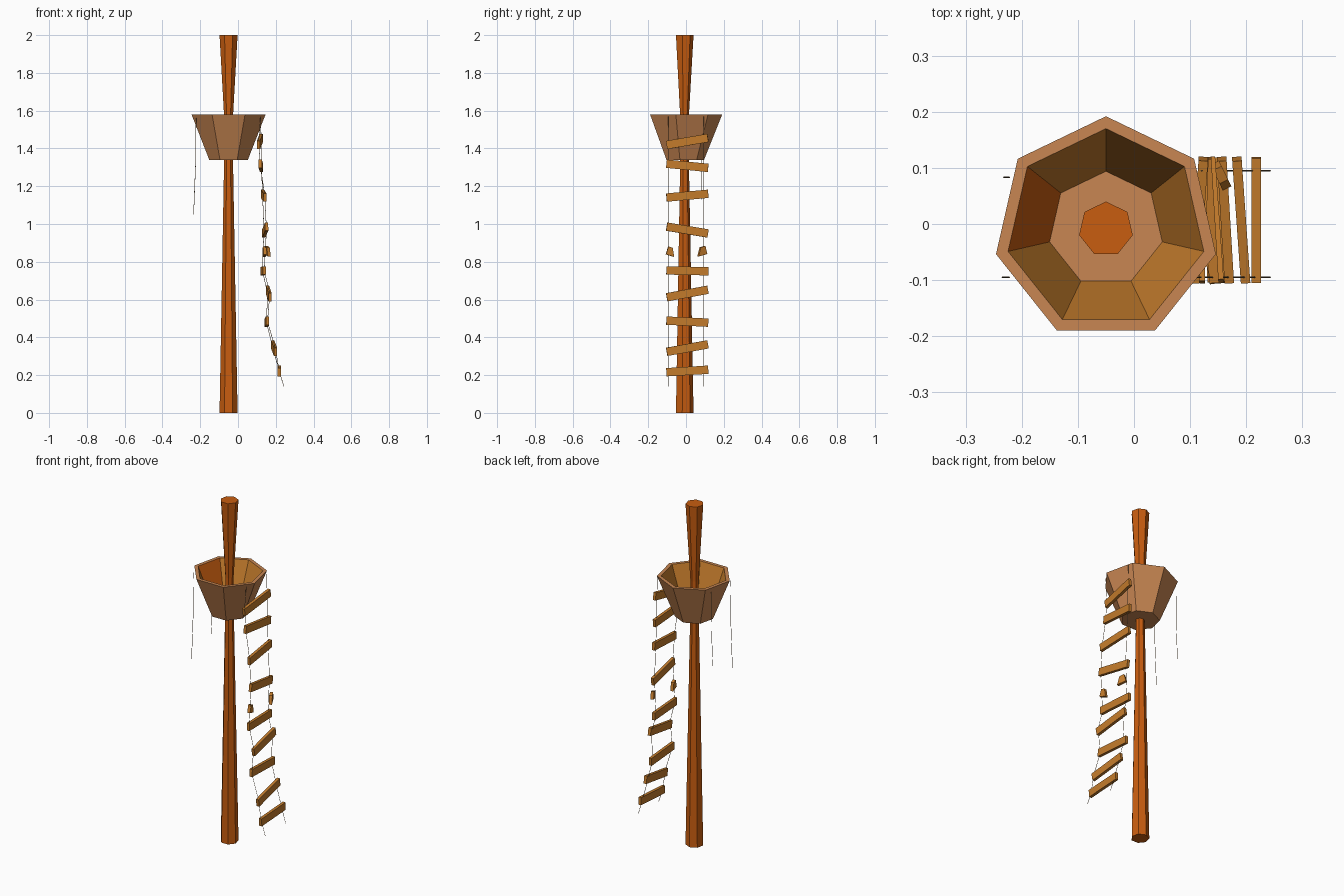
import bpy, bmesh, math
from mathutils import Matrix, Vector

if "Cube" in bpy.data.objects:
    bpy.data.objects.remove(bpy.data.objects["Cube"])

CX, CY, SIDES = -0.05, -0.009, 7


def material(name, rgb):
    m = bpy.data.materials.new(name)
    m.diffuse_color = (*rgb, 1)
    m.use_nodes = True
    m.node_tree.nodes["Principled BSDF"].inputs["Base Color"].default_value = m.diffuse_color
    return m


MAST = material("mast orange wood", (0.58, 0.11, 0.005))
TAN = material("basket tan wood", (0.58, 0.24, 0.085))
PLANK = material("plank golden wood", (0.55, 0.20, 0.025))
ROPE = material("rope brown", (0.30, 0.20, 0.10))


def finish(bm, name, *mats):
    me = bpy.data.meshes.new(name)
    bm.to_mesh(me)
    bm.free()
    for m in mats:
        me.materials.append(m)
    ob = bpy.data.objects.new(name, me)
    bpy.context.collection.objects.link(ob)
    return ob


def lathe(profile):
    """Seven-sided turned solid from (radius, z) pairs, capped at both ends."""
    bm = bmesh.new()
    rings = []
    for r, z in profile:
        angs = [math.pi / 2 + math.tau * i / SIDES for i in range(SIDES)]
        rings.append([bm.verts.new((CX + r * math.cos(a), CY + r * math.sin(a), z)) for a in angs])
    for a, b in zip(rings, rings[1:]):
        for i in range(SIDES):
            j = (i + 1) % SIDES
            bm.faces.new((a[i], a[j], b[j], b[i]))
    bm.faces.new(rings[0][::-1])
    bm.faces.new(rings[-1])
    bmesh.ops.recalc_face_normals(bm, faces=bm.faces)
    return bm


# mast, pinched where it passes through the basket
finish(lathe([(0.049, 0), (0.023, 1.40), (0.023, 1.55), (0.049, 2.0)]), "mast", MAST)

# lookout basket: tan outside, rim and floor; golden inner walls, one odd panel
bm = lathe([(0.105, 1.34), (0.201, 1.58), (0.179, 1.58), (0.103, 1.385)])
for f in bm.faces:
    c = f.calc_center_median() - Vector((CX, CY, 0))
    if c.x * f.normal.x + c.y * f.normal.y < -0.01 and abs(f.normal.z) < 0.9:
        f.material_index = 2 if c.x < -0.12 and c.y > 0 else 1
        if f.material_index == 1 and math.degrees(math.atan2(c.y, c.x)) > 160:
            f.material_index = 2
finish(bm, "lookout_basket", TAN, PLANK, MAST)


def board(name, loc, tilt, yaw, length=0.222, splinter=0):
    """Ladder board along y; splinter tapers one end (+1 or -1)."""
    bm = bmesh.new()
    bmesh.ops.create_cube(bm, size=1)
    for v in bm.verts:
        if splinter and v.co.y * splinter > 0:
            v.co.y += splinter * (0.25 if v.co.z < 0 else -0.35)
        v.co = Vector((v.co.x * 0.017, v.co.y * length, v.co.z * 0.044))
    bm.transform(Matrix.Translation(loc) @ Matrix.Rotation(yaw, 4, 'Z') @ Matrix.Rotation(tilt, 4, 'X'))
    finish(bm, name, PLANK)


# ladder rungs: x, z, tilt, yaw
rungs = [(0.116, 1.437, 0.17, -0.07), (0.121, 1.308, -0.10, -0.03), (0.136, 1.150, 0.09, 0.06),
         (0.144, 0.968, -0.165, 0.07), (0.134, 0.752, -0.02, 0.05), (0.163, 0.632, 0.18, 0.06),
         (0.153, 0.483, -0.05, 0.03), (0.191, 0.343, 0.18, 0.07), (0.218, 0.222, 0.06, 0.0)]
for k, (x, z, tilt, yaw) in enumerate(rungs):
    board(f"ladder_rung_{k + 1}", (x, 0.007, z), tilt, yaw)

# the snapped rung leaves two stubs
board("broken_rung_left", (0.140, -0.083, 0.855), -0.3, 0.15, 0.036, 1)
board("broken_rung_right", (0.155, 0.086, 0.857), 0.25, 0.45, 0.042, -1)


def rope(name, pts):
    cu = bpy.data.curves.new(name, 'CURVE')
    cu.dimensions = '3D'
    cu.bevel_depth = 0.0014
    cu.bevel_resolution = 0
    cu.use_fill_caps = True
    sp = cu.splines.new('POLY')
    sp.points.add(len(pts) - 1)
    for p, co in zip(sp.points, pts):
        p.co = (*co, 1)
    cu.materials.append(ROPE)
    bpy.context.collection.objects.link(bpy.data.objects.new(name, cu))


# ladder ropes and the torn ropes on the far side
for side, y in (("left", -0.095), ("right", 0.095)):
    path = [(x - math.sin(yaw) * y, y, z) for x, z, tilt, yaw in rungs]
    rope(f"ladder_rope_{side}", [(0.12, y, 1.57)] + path + [(0.243, y, 0.14)])
rope("torn_rope_front", [(-0.222, -0.095, 1.56), (-0.224, -0.095, 1.33), (-0.235, -0.095, 1.05)])
rope("torn_rope_back", [(-0.222, 0.083, 1.56), (-0.224, 0.083, 1.33), (-0.232, 0.083, 1.13)])
